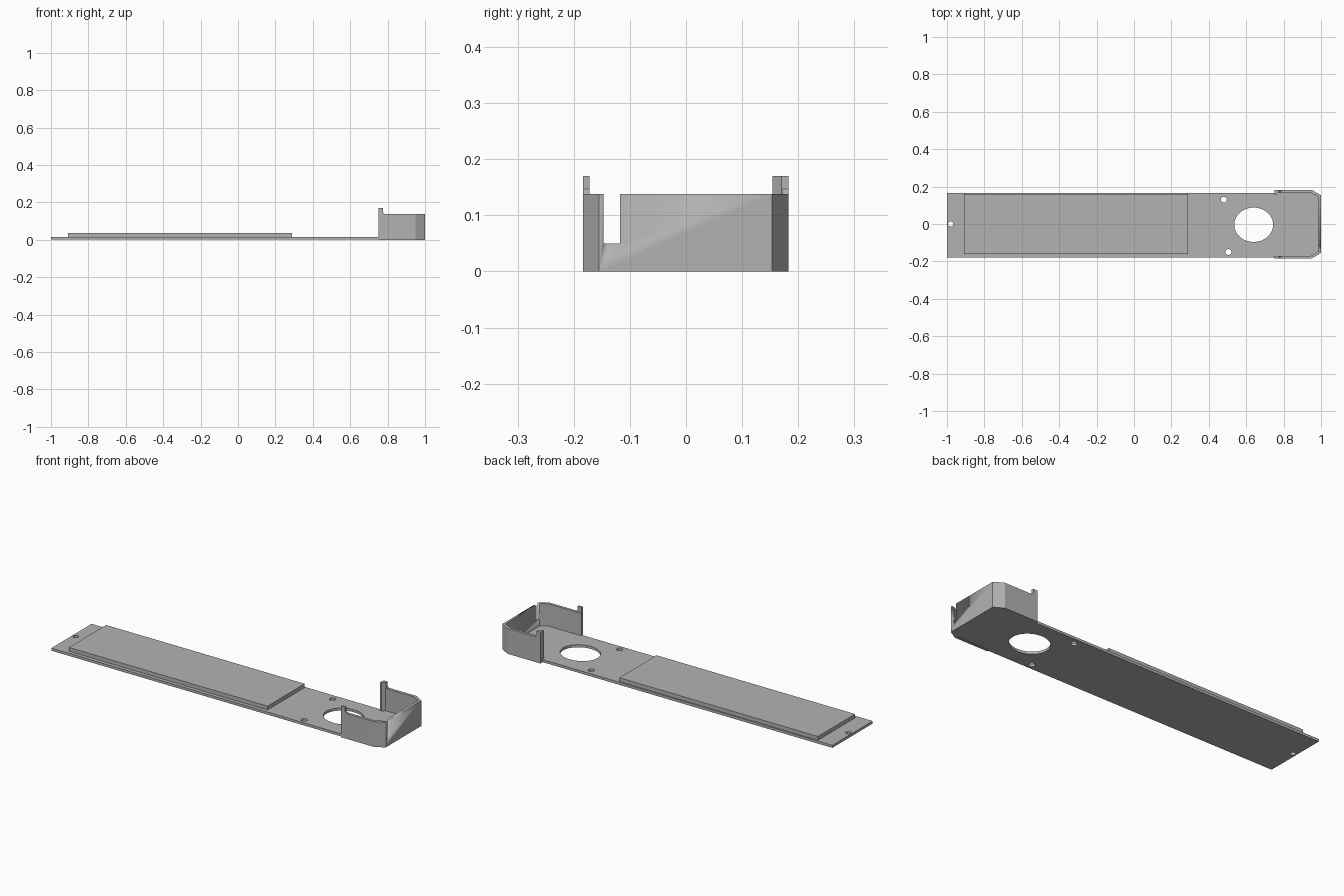
import bpy, math

cube = bpy.data.objects.get("Cube")
if cube:
    bpy.data.objects.remove(cube, do_unlink=True)

grey = bpy.data.materials.new("plain grey")
grey.use_nodes = True
COLOUR = (0.45, 0.45, 0.45, 1)
grey.diffuse_color = COLOUR
grey.node_tree.nodes["Principled BSDF"].inputs["Base Color"].default_value = COLOUR


def slab(name, outlines, low, high, upright=False):
    """Extrude flat outlines (later ones are holes) along z, or along y if upright."""
    curve = bpy.data.curves.new(name, 'CURVE')
    curve.dimensions = '2D'
    curve.fill_mode = 'BOTH'
    curve.extrude = (high - low) / 2
    for points in outlines:
        spline = curve.splines.new('POLY')
        spline.points.add(len(points) - 1)
        for p, (u, v) in zip(spline.points, points):
            p.co = (u, v, 0, 1)
        spline.use_cyclic_u = True
    obj = bpy.data.objects.new(name, curve)
    bpy.context.collection.objects.link(obj)
    middle = (low + high) / 2
    if upright:
        obj.rotation_euler.x = math.pi / 2
        obj.location.y = middle
    else:
        obj.location.z = middle
    bpy.ops.object.select_all(action='DESELECT')
    obj.select_set(True)
    bpy.context.view_layer.objects.active = obj
    bpy.ops.object.convert(target='MESH')
    obj = bpy.context.object
    bpy.ops.object.mode_set(mode='EDIT')
    bpy.ops.mesh.select_all(action='SELECT')
    bpy.ops.mesh.remove_doubles(threshold=0.0001)
    bpy.ops.mesh.normals_make_consistent(inside=False)
    bpy.ops.object.mode_set(mode='OBJECT')
    bpy.ops.object.shade_smooth_by_angle(angle=math.radians(30))
    obj.data.materials.clear()
    obj.data.materials.append(grey)
    return obj


def rect(x0, x1, y0, y1):
    return [(x0, y0), (x1, y0), (x1, y1), (x0, y1)]


def ring(x, y, rx, ry, n):
    return [(x + rx * math.cos(2 * math.pi * i / n),
             y + ry * math.sin(2 * math.pi * i / n)) for i in range(n)]


# Base plate with the large opening and three screw holes
slab("base_plate",
     [rect(-1, 0.947, -0.18, 0.167),
      ring(0.64, -0.004, 0.104, 0.092, 48),
      ring(0.48, 0.13, 0.016, 0.016, 20),
      ring(0.505, -0.15, 0.016, 0.016, 20),
      ring(-0.98, 0, 0.014, 0.014, 20)], 0.002, 0.016)

# Raised pad
slab("raised_pad", [rect(-0.908, 0.29, -0.16, 0.16)], 0.015, 0.037)

# End floor between the chamfered corners
slab("end_floor", [[(0.947, -0.175), (0.99, -0.15), (0.99, 0.15), (0.947, 0.175)]], 0, 0.016)

# Wall around the end, with chamfered corners
outer = [(0.75, -0.184), (0.95, -0.184), (1, -0.155), (1, 0.153), (0.95, 0.183), (0.75, 0.183)]
inner = [(0.75, 0.167), (0.946, 0.167), (0.986, 0.145), (0.986, -0.147),
         (0.946, -0.17), (0.75, -0.17)]
wall = slab("end_wall", [outer + inner], 0, 0.138)

# Open slot in the end wall
cutter = slab("slot_cutter", [rect(0.97, 1.05, -0.147, -0.118)], 0.05, 0.2)
cutter.hide_render = True
cut = wall.modifiers.new("slot", 'BOOLEAN')
cut.object = cutter
cut.operation = 'DIFFERENCE'
cut.solver = 'EXACT'
bpy.ops.object.select_all(action='DESELECT')
bpy.context.view_layer.objects.active = wall
wall.select_set(True)
bpy.ops.object.modifier_apply(modifier=cut.name)
bpy.data.objects.remove(cutter, do_unlink=True)

# Upright tabs at the open ends of the wall
tab = [(0.75, 0.13), (0.785, 0.13), (0.785, 0.138), (0.775, 0.147), (0.775, 0.17), (0.75, 0.17)]
slab("front_tab", [tab], -0.184, -0.172, upright=True)
slab("back_tab", [tab], 0.171, 0.183, upright=True)

# Slanted flange stiffening the back tab
slab("back_flange", [[(0.75, 0.154), (0.757, 0.154), (0.775, 0.17), (0.775, 0.182),
                      (0.75, 0.182)]], 0.014, 0.17)
